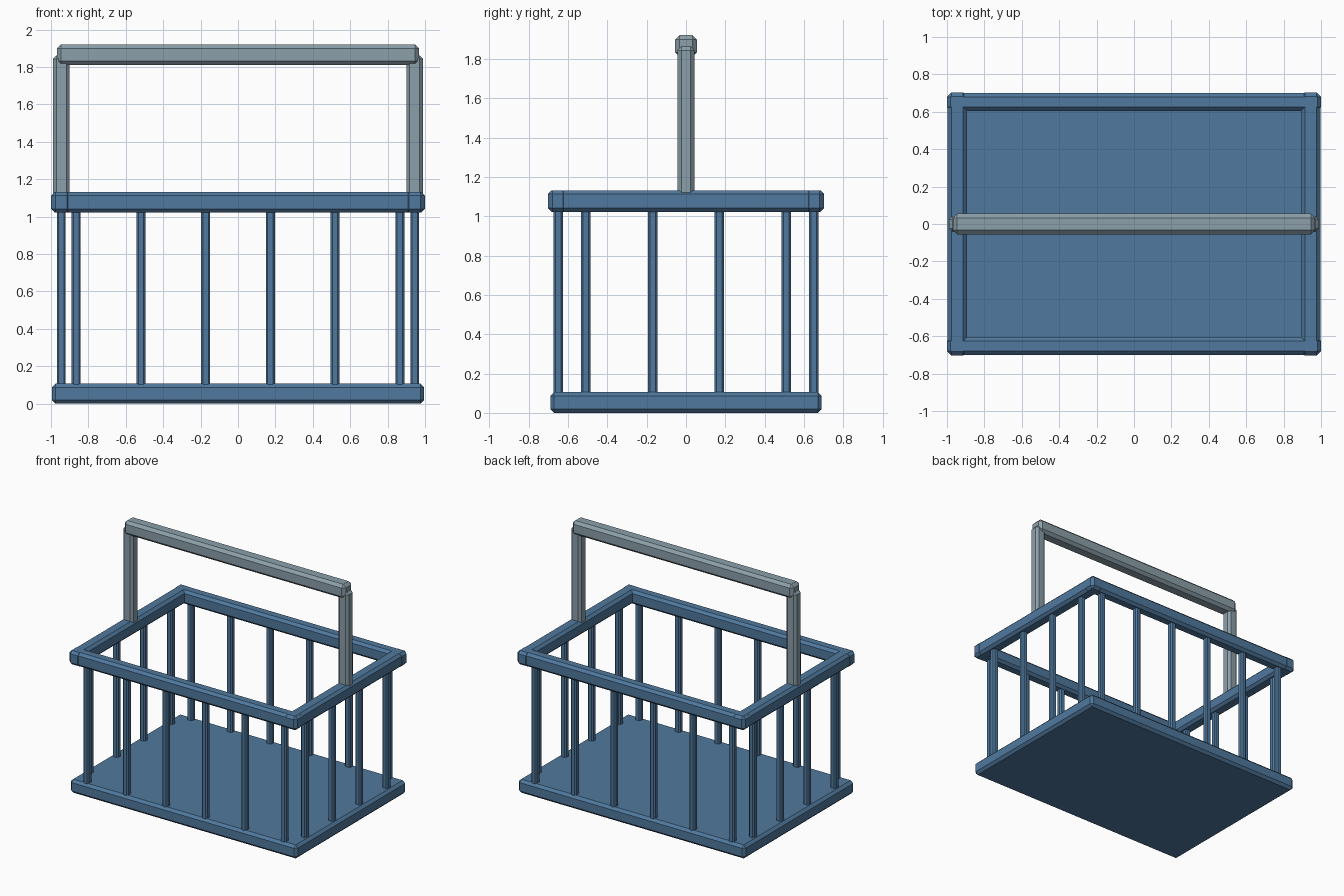
import bpy, bmesh

if "Cube" in bpy.data.objects:
    bpy.data.objects.remove(bpy.data.objects["Cube"])


def material(name, rgb):
    m = bpy.data.materials.new(name)
    m.diffuse_color = (*rgb, 1)
    m.use_nodes = True
    m.node_tree.nodes["Principled BSDF"].inputs["Base Color"].default_value = m.diffuse_color
    return m


BLUE = material("blue", (0.08, 0.19, 0.34))
GREY = material("grey", (0.26, 0.35, 0.40))


def box(name, x, y, z, mat, bevel):
    """Chamfered box from (min, max) ranges."""
    bm = bmesh.new()
    bmesh.ops.create_cube(bm, size=1)
    for v in bm.verts:
        v.co = [r[0] if c < 0 else r[1] for c, r in zip(v.co, (x, y, z))]
    me = bpy.data.meshes.new(name)
    bm.to_mesh(me)
    bm.free()
    me.materials.append(mat)
    ob = bpy.data.objects.new(name, me)
    bpy.context.collection.objects.link(ob)
    mod = ob.modifiers.new("chamfer", 'BEVEL')
    mod.width = bevel
    mod.segments = 1
    mod.limit_method = 'ANGLE'


def slat(name, cx, cy):
    r = 0.024
    box(name, (cx - r, cx + r), (cy - r, cy + r), (0.09, 1.045), BLUE, 0.01)


# Floor slab
box("base", (-0.995, 0.995), (-0.69, 0.69), (0, 0.107), BLUE, 0.02)

for s, side, end in ((-1, "front", "left"), (1, "back", "right")):
    # Top rim bars, overlapping at the corners
    rim_z = (1.022, 1.132)
    box(f"{side}_rim", (-1.0, 1.0), sorted((s * 0.605, s * 0.70)), rim_z, BLUE, 0.02)
    box(f"{end}_rim", sorted((s * 0.893, s * 0.997)), (-0.703, 0.703), rim_z, BLUE, 0.02)

    # Slats along the long sides and the ends
    for i in range(6):
        slat(f"{side}_slat_{i + 1}", -0.865 + i * 0.346, s * 0.65)
    for i in range(4):
        slat(f"{end}_slat_{i + 1}", s * 0.945, -0.51 + i * 0.34)

    # Handle uprights
    box(f"{end}_handle_post", sorted((s * 0.90, s * 0.988)), (-0.042, 0.042),
        (1.10, 1.862), GREY, 0.018)

# Handle grip bar
box("handle_grip", (-0.969, 0.969), (-0.055, 0.055), (1.81, 1.921), GREY, 0.022)
